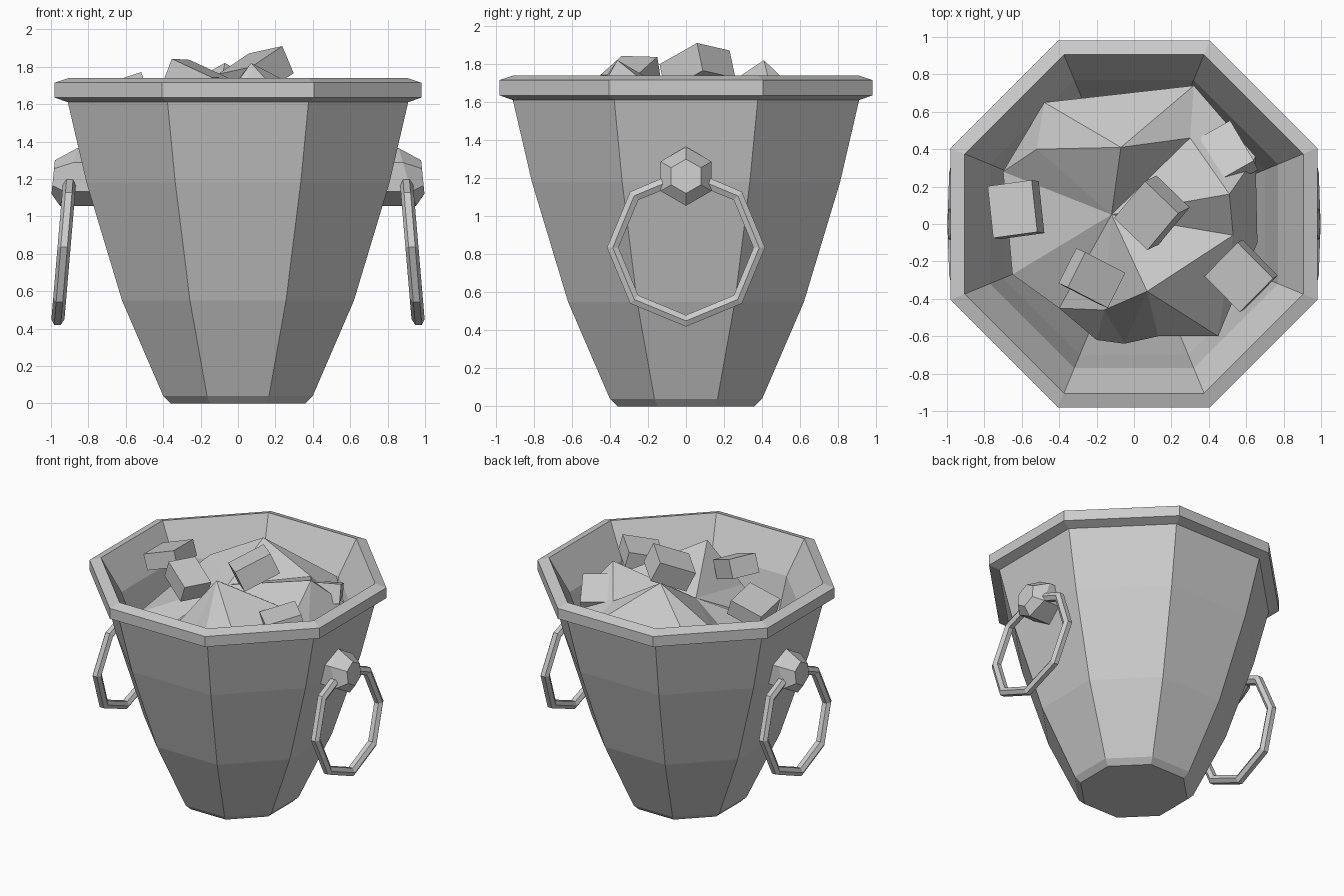
import bpy, bmesh, math
from mathutils import Vector, Matrix, Quaternion
from mathutils.geometry import delaunay_2d_cdt

cube = bpy.data.objects.get("Cube")
if cube:
    bpy.data.objects.remove(cube, do_unlink=True)

grey = bpy.data.materials.new("plain_grey")
grey.use_nodes = True
COLOUR = (0.6, 0.6, 0.6, 1)
grey.diffuse_color = COLOUR
grey.node_tree.nodes["Principled BSDF"].inputs["Base Color"].default_value = COLOUR


def finish(bm, name):
    bmesh.ops.recalc_face_normals(bm, faces=bm.faces)
    mesh = bpy.data.meshes.new(name)
    bm.to_mesh(mesh)
    bm.free()
    mesh.materials.append(grey)
    obj = bpy.data.objects.new(name, mesh)
    bpy.context.collection.objects.link(obj)
    return obj


def skin(bm, rings):
    """Join successive vertex rings with quads and cap both ends."""
    loops = [[bm.verts.new(p) for p in ring] for ring in rings]
    for a, b in zip(loops, loops[1:]):
        n = len(a)
        for i in range(n):
            j = (i + 1) % n
            bm.faces.new((a[i], a[j], b[j], b[i]))
    bm.faces.new(loops[0])
    bm.faces.new(loops[-1])


def octagon(apothem, z):
    r = apothem / math.cos(math.pi / 8)
    angles = [math.pi / 8 + k * math.pi / 4 for k in range(8)]
    return [(r * math.cos(a), r * math.sin(a), z) for a in angles]


# Bucket: outside wall, flared rim, bevelled mouth, inside wall, floor
profile = [(0.36, 0), (0.40, 0.04), (0.62, 0.55), (0.81, 1.18), (0.91, 1.61),
           (0.98, 1.635), (0.98, 1.715), (0.905, 1.74),
           (0.77, 1.49), (0.70, 1.18), (0.52, 0.56), (0.34, 0.1)]
bm = bmesh.new()
skin(bm, [octagon(a, z) for a, z in profile])
finish(bm, "bucket")


# Handles: faceted six-sided knob and hanging open ring on each side
def knob(side):
    bm = bmesh.new()
    rings = []
    for x, r, lean in ((0.77, 0.155, 0), (0.905, 0.155, 0.3), (0.988, 0.09, 0.1)):
        ring = []
        for k in range(6):
            y, z = r * math.sin(k * math.pi / 3), r * math.cos(k * math.pi / 3)
            ring.append((side * (x - lean * z), y, 1.21 + z))
        rings.append(ring)
    skin(bm, rings)
    return bm


def ring_handle(side):
    bm = bmesh.new()
    radius, tube = 0.385, 0.035
    gap = math.radians(14)
    ends = [gap, 2 * math.pi - gap]
    angles = [ends[0]] + [k * math.pi / 4 for k in range(1, 8)] + [ends[1]]
    rings = []
    for a in angles:
        r = radius
        if a in ends:   # ends lie on the straight run to the top corner
            r *= math.cos(math.pi / 8) / math.cos(math.pi / 8 - gap)
        section = []
        for k in range(6):
            dr = tube * math.sin(k * math.pi / 3)
            dx = tube * math.cos(k * math.pi / 3)
            y, z = (r + dr) * math.sin(a), (r + dr) * math.cos(a)
            section.append((side * (0.93 - 0.085 * z + dx), y, 0.835 + z))
        rings.append(section)
    skin(bm, rings)
    return bm


for side, label in ((1, "left"), (-1, "right")):
    finish(knob(side), label + "_knob")
    finish(ring_handle(side), label + "_ring")

# Ice heap: jagged surface with a skirt sunk into the bucket
edge = [(-.48, .65, 1.54), (.32, .74, 1.5), (.65, .36, 1.53), (.66, -.1, 1.35),
        (.45, -.6, 1.4), (.13, -.6, 1.48), (-.05, -.64, 1.25), (-.2, -.62, 1.25),
        (-.4, -.45, 1.3), (-.65, -.27, 1.35), (-.7, .28, 1.38)]
peaks = [(-.07, .41, 1.82), (-.12, .05, 1.58), (.07, -.36, 1.82), (.51, .16, 1.74),
         (.53, -.06, 1.58), (-.16, -.46, 1.5), (-.52, .4, 1.57), (.3, .46, 1.6)]
points = edge + peaks
flat = [Vector(p[:2]) for p in points]
n = len(edge)
verts2d, _, faces, source, _, _ = delaunay_2d_cdt(
    flat, [], [list(range(n))[::-1]], 1, 1e-4)
bm = bmesh.new()
top = [bm.verts.new((v.x, v.y, points[s[0]][2])) for v, s in zip(verts2d, source)]
for f in faces:
    bm.faces.new([top[i] for i in f])
border = [e for e in bm.edges if e.is_boundary]
skirt = bmesh.ops.extrude_edge_only(bm, edges=border)["geom"]
for v in skirt:
    if isinstance(v, bmesh.types.BMVert):
        v.co = Vector((v.co.x * 0.7, v.co.y * 0.7, 0.7))
finish(bm, "ice_heap")


# Loose ice cubes: centre of top face, facing direction, spin, size
def ice_cube(name, top_centre, normal, spin, size):
    bm = bmesh.new()
    bmesh.ops.create_cube(bm, size=1)
    bm.transform(Matrix.Translation((0, 0, -size[2] / 2)) @ Matrix.Diagonal((*size, 1)))
    lean = Vector((0, 0, 1)).rotation_difference(Vector(normal))
    rot = lean @ Quaternion((0, 0, 1), math.radians(spin))
    bm.transform(Matrix.Translation(top_centre) @ rot.to_matrix().to_4x4())
    finish(bm, name)


ice_cube("middle_cube", (.065, .045, 1.835), (-.38, -.19, .9), 48, (.28, .25, .16))
ice_cube("right_cube", (-.65, .08, 1.72), (-.3, .05, .9), 7, (.25, .28, .12))
ice_cube("front_cube", (-.2, -.30, 1.79), (.35, -.15, .92), -27, (.26, .21, .14))
ice_cube("back_cube", (.46, .38, 1.63), (-.15, .35, .9), 30, (.27, .27, .14))
ice_cube("left_cube", (.56, -.285, 1.67), (-.2, -.12, .9), 45, (.26, .27, .12))
